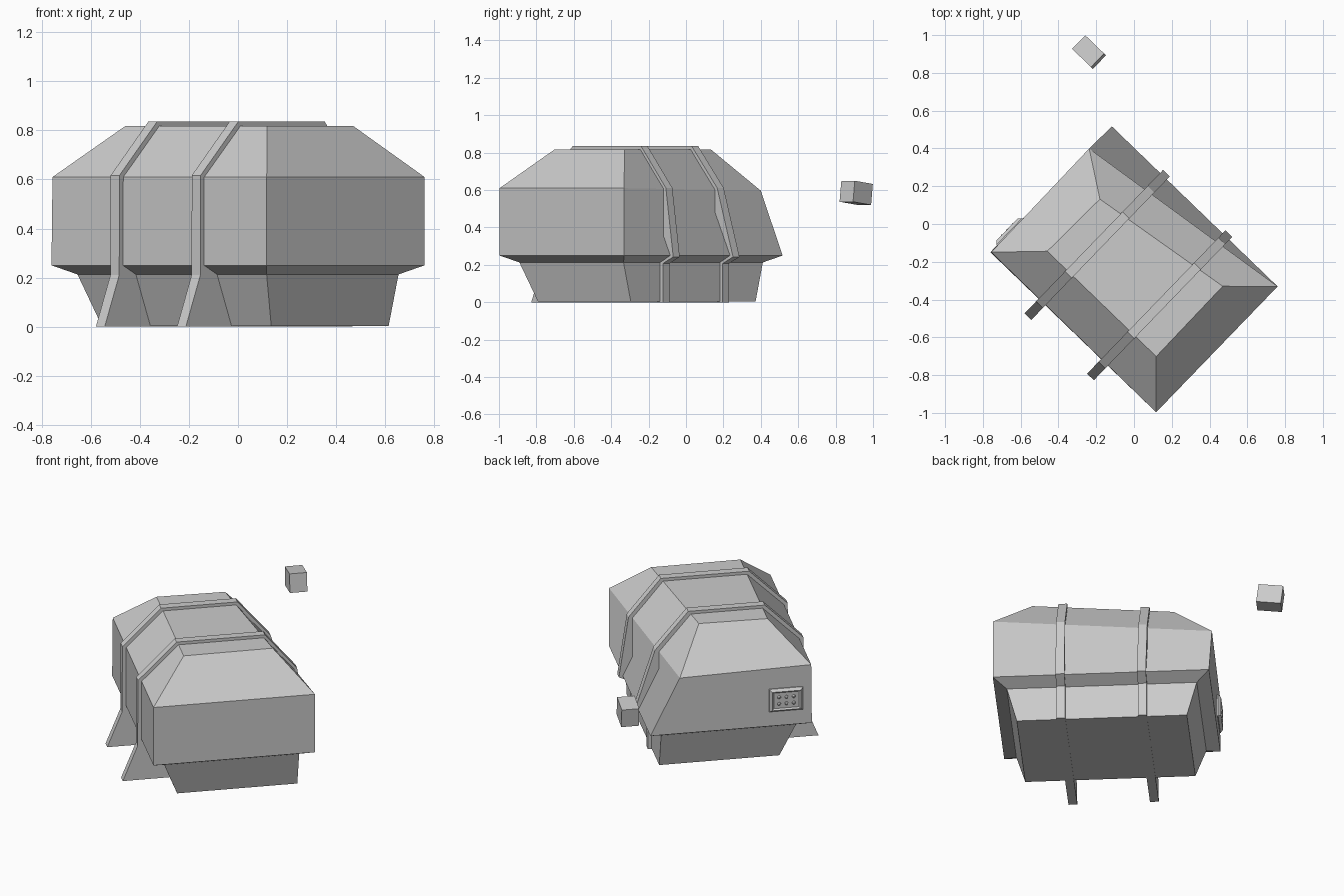
import bpy, bmesh, math
from mathutils import Matrix

if "Cube" in bpy.data.objects:
    bpy.data.objects.remove(bpy.data.objects["Cube"])

# The whole model is turned 44 degrees and shifted back to centre
PLACE = Matrix.Translation((0, -0.24, 0)) @ Matrix.Rotation(math.radians(-44), 4, 'Z')


def finish(bm, name, matrix=PLACE):
    bmesh.ops.recalc_face_normals(bm, faces=bm.faces)
    mesh = bpy.data.meshes.new(name)
    bm.to_mesh(mesh)
    bm.free()
    ob = bpy.data.objects.new(name, mesh)
    bpy.context.collection.objects.link(ob)
    ob.matrix_world = matrix
    return ob


def loft(name, rings):
    bm = bmesh.new()
    loops = [[bm.verts.new(p) for p in ring] for ring in rings]
    n = len(loops[0])
    for a, b in zip(loops, loops[1:]):
        for i in range(n):
            j = (i + 1) % n
            bm.faces.new((a[i], a[j], b[j], b[i]))
    bm.faces.new(loops[0][::-1])
    bm.faces.new(loops[-1])
    return finish(bm, name)


def rect(u, v0, v1, z):
    return [(-u, v0, z), (u, v0, z), (u, v1, z), (-u, v1, z)]


# Chest body: tapered base, overhanging lid, slightly skewed back edge
loft("chest_body", [
    rect(0.48, -0.302, 0.387, 0.003),
    rect(0.536, -0.387, 0.387, 0.213),
    rect(0.61, -0.463, 0.463, 0.25),
    [(-0.607, -0.46, 0.61), (0.61, -0.463, 0.61), (0.61, 0.463, 0.61), (-0.615, 0.295, 0.597)],
    [(-0.397, -0.25, 0.818), (0.405, -0.25, 0.818), (0.40, 0.262, 0.818), (-0.388, 0.142, 0.818)],
])


# Straps wrapping the chest, flaring into fin feet at the front
def strap(name, u, back_mid, back_top):
    profile = [(-0.57, 0), (-0.485, 0.21), (-0.483, 0.617), (-0.262, 0.836),
               (back_top, 0.836), (back_mid, 0.612), (0.485, 0.243),
               (0.408, 0.207), (0.408, 0)]
    bm = bmesh.new()
    face = bm.faces.new([bm.verts.new((u - 0.025, v, z)) for v, z in profile])
    ext = bmesh.ops.extrude_face_region(bm, geom=[face], use_keep_orig=True)
    verts = [g for g in ext["geom"] if isinstance(g, bmesh.types.BMVert)]
    bmesh.ops.translate(bm, verts=verts, vec=(0.05, 0, 0))
    finish(bm, name)


strap("strap_left", -0.23, 0.367, 0.177)
strap("strap_right", 0.23, 0.43, 0.245)

# Latch plate on the left end: bevelled frame, recessed panel
PU, PV, PZ = -0.61, -0.315, 0.41
loft("latch_plate", [
    [(PU + d, PV + a * w, PZ + b * h) for a, b in ((-1, -1), (1, -1), (1, 1), (-1, 1))]
    for d, w, h in ((0.01, 0.097, 0.07), (-0.004, 0.097, 0.07),
                    (-0.02, 0.082, 0.057), (-0.012, 0.072, 0.048))
])

# Studs on the latch plate
bm = bmesh.new()
for i in range(3):
    for dz in (-0.02, 0.02):
        at = Matrix.Translation((PU - 0.013, PV + (i - 1) * 0.042, PZ + dz))
        bmesh.ops.create_uvsphere(bm, u_segments=8, v_segments=6, radius=0.01, matrix=at)
finish(bm, "latch_studs")

# Loose block floating behind, slightly tilted
bm = bmesh.new()
bmesh.ops.create_cube(bm, size=1, matrix=Matrix.Diagonal((0.14, 0.10, 0.113, 1)))
finish(bm, "loose_block",
       Matrix.Translation((-0.238, 0.91, 0.585))
       @ Matrix.Rotation(math.radians(-44), 4, 'Z')
       @ Matrix.Rotation(math.radians(-7), 4, 'Y'))
